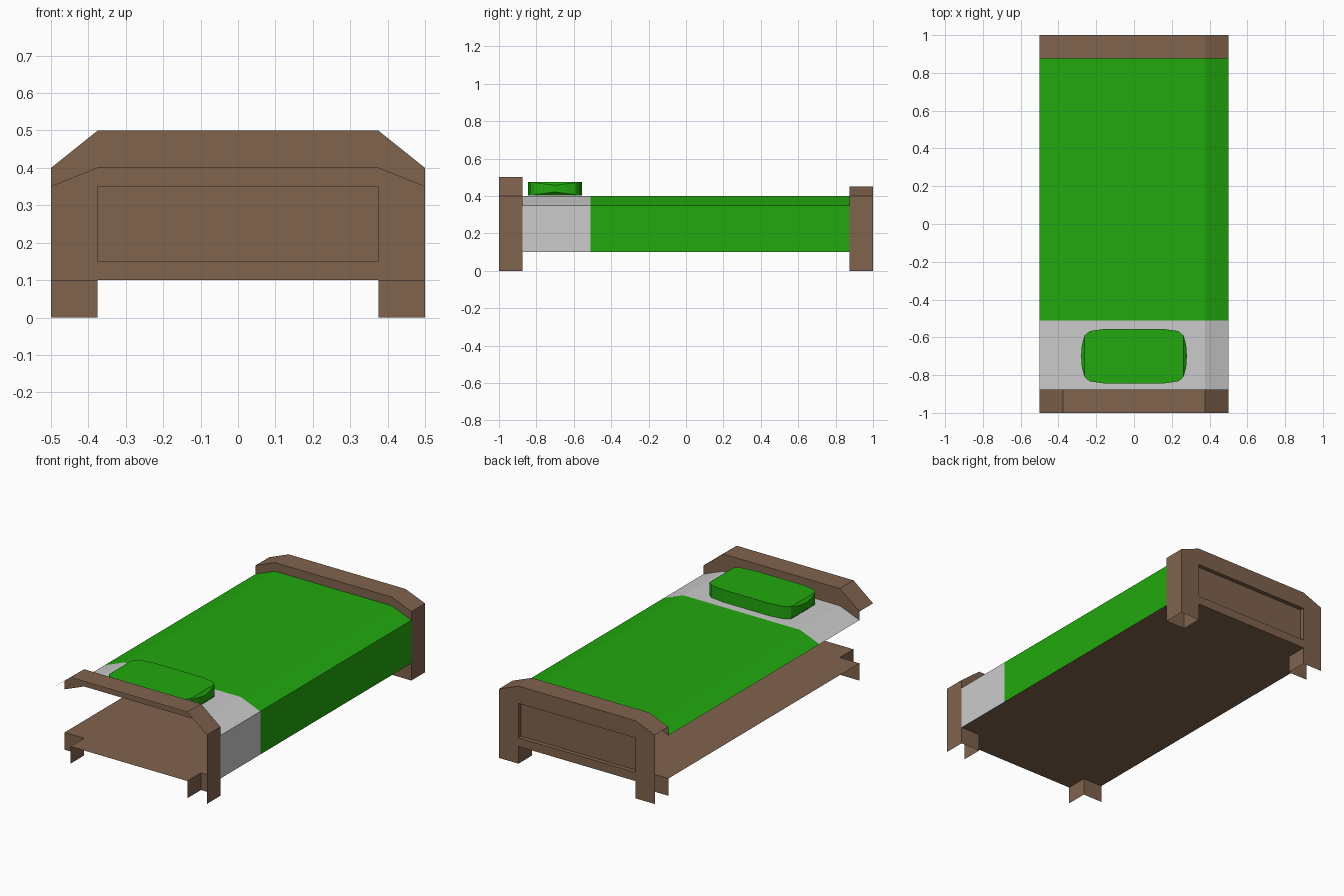
import bpy, bmesh, math
from mathutils import Vector

if "Cube" in bpy.data.objects:
    bpy.data.objects.remove(bpy.data.objects["Cube"])


def material(name, col):
    m = bpy.data.materials.new(name)
    m.diffuse_color = (*col, 1)
    m.use_nodes = True
    m.node_tree.nodes["Principled BSDF"].inputs["Base Color"].default_value = m.diffuse_color
    return m


wood = material("brown wood", (0.216, 0.125, 0.076))
green = material("green fabric", (0.016, 0.392, 0.0044))
white = material("white sheet", (0.597, 0.597, 0.597))


def build(name, mat, faces):
    """faces: list of (points, outward direction)"""
    bm = bmesh.new()
    for pts, out in faces:
        f = bm.faces.new([bm.verts.new(p) for p in pts])
        f.normal_update()
        if f.normal.dot(Vector(out)) < 0:
            f.normal_flip()
    bmesh.ops.remove_doubles(bm, verts=bm.verts, dist=1e-5)
    me = bpy.data.meshes.new(name)
    bm.to_mesh(me)
    bm.free()
    me.materials.append(mat)
    ob = bpy.data.objects.new(name, me)
    bpy.context.collection.objects.link(ob)
    return ob


W, P = 0.5, 0.375          # half width, inner edge of the posts
Y, YI = 1.0, 0.875         # outer and inner ends of the boards
UP, DOWN, RIGHT = (0, 0, 1), (0, 0, -1), (1, 0, 0)


def arch(edge, mid):
    return [(-W, edge), (-P, mid), (P, mid), (W, edge)]


def sweep(profile, y0, y1):
    """Top surface following an x/z profile between two y positions"""
    return [([(a, y0, b), (a, y1, b), (c, y1, d), (c, y0, d)], UP)
            for (a, b), (c, d) in zip(profile, profile[1:])]


bed_top = arch(0.35, 0.4)


# Mattress pieces: arched top and right side only (left side is open)
def bedding(name, mat, y0, y1):
    side = ([(W, y0, 0.1), (W, y1, 0.1), (W, y1, 0.35), (W, y0, 0.35)], RIGHT)
    build(name, mat, sweep(bed_top, y0, y1) + [side])


bedding("sheet", white, -YI, -0.51)
bedding("blanket", green, -0.51, YI)


# Board tops, inner strips above the mattress, and right ends
def board(s, mid):
    top = arch(0.4, mid)
    faces = sweep(top, s * YI, s * Y)
    for i in range(3):
        faces.append(([(x, s * YI, z) for x, z in
                       (bed_top[i], bed_top[i + 1], top[i + 1], top[i])], (0, -s, 0)))
    faces.append(([(W, s * YI, 0), (W, s * Y, 0), (W, s * Y, 0.4),
                   (W, s * YI, 0.4), (W, s * YI, 0.35), (W, s * YI, 0.1)], RIGHT))
    return faces


build("headboard", wood, board(-1, 0.5))

# Footboard also has an outer face with a recessed panel
D, BACK = 0.025, (0, 1, 0)
foot = board(1, 0.45)


def flat(pts):
    foot.append(([(x, Y, z) for x, z in pts], BACK))


for s in (-1, 1):
    flat([(s * W, 0), (s * P, 0), (s * P, 0.1), (s * P, 0.15),
          (s * P, 0.35), (s * P, 0.45), (s * W, 0.4)])
    foot.append(([(s * P, Y, 0.15), (s * P, Y - D, 0.15),
                  (s * P, Y - D, 0.35), (s * P, Y, 0.35)], (-s, 0, 0)))
for z0, z1 in ((0.1, 0.15), (0.35, 0.45)):
    flat([(-P, z0), (P, z0), (P, z1), (-P, z1)])
for z, n in ((0.15, UP), (0.35, DOWN)):
    foot.append(([(-P, Y, z), (P, Y, z), (P, Y - D, z), (-P, Y - D, z)], n))
foot.append(([(-P, Y - D, 0.15), (P, Y - D, 0.15),
              (P, Y - D, 0.35), (-P, Y - D, 0.35)], BACK))
build("footboard", wood, foot)

# Underside with notched corners, and the inner leg faces hanging below it
outline = [(P, -Y), (P, -YI), (W, -YI), (W, YI), (P, YI), (P, Y),
           (-P, Y), (-P, YI), (-W, YI), (-W, -YI), (-P, -YI), (-P, -Y)]
under = [([(x, y, 0.1) for x, y in outline], DOWN)]
for sx in (-1, 1):
    for sy in (-1, 1):
        x, y = sx * P, sy * YI
        under.append(([(x, y, 0), (x, sy * Y, 0), (x, sy * Y, 0.1), (x, y, 0.1)], (-sx, 0, 0)))
        under.append(([(x, y, 0), (sx * W, y, 0), (sx * W, y, 0.1), (x, y, 0.1)], (0, -sy, 0)))
build("underside_and_legs", wood, under)

# Pillow: rounded outline, with bulging lens-shaped ends
quarter = [(0.28, 0), (0.276, 0.06), (0.262, 0.11), (0.235, 0.133), (0.15, 0.145), (0, 0.145)]
half = quarter + [(-x, y) for x, y in quarter[-2::-1]]
ring = half + [(x, -y) for x, y in half[-2:0:-1]]
CY, CZ, H, LIM = -0.70, 0.439, 0.036, 0.263


def layer(sign, outer):
    pts = []
    for x, y in ring:
        h = H
        if outer:
            h = 0.018 + 0.014 * min(1, abs(y) / 0.11)
        else:
            x = max(-LIM, min(LIM, x))
        pts.append((x, CY + y, CZ + sign * h))
    return pts


layers = [layer(-1, False), layer(-1, True), layer(1, True), layer(1, False)]
faces = [(layers[0], DOWN), (layers[3], UP)]
n = len(ring)
for a, b in zip(layers, layers[1:]):
    for i in range(n):
        j = (i + 1) % n
        mx, my = ring[i][0] + ring[j][0], ring[i][1] + ring[j][1]
        faces.append(([a[i], a[j], b[j], b[i]], (mx, my * 2, 0)))
build("pillow", green, faces)
